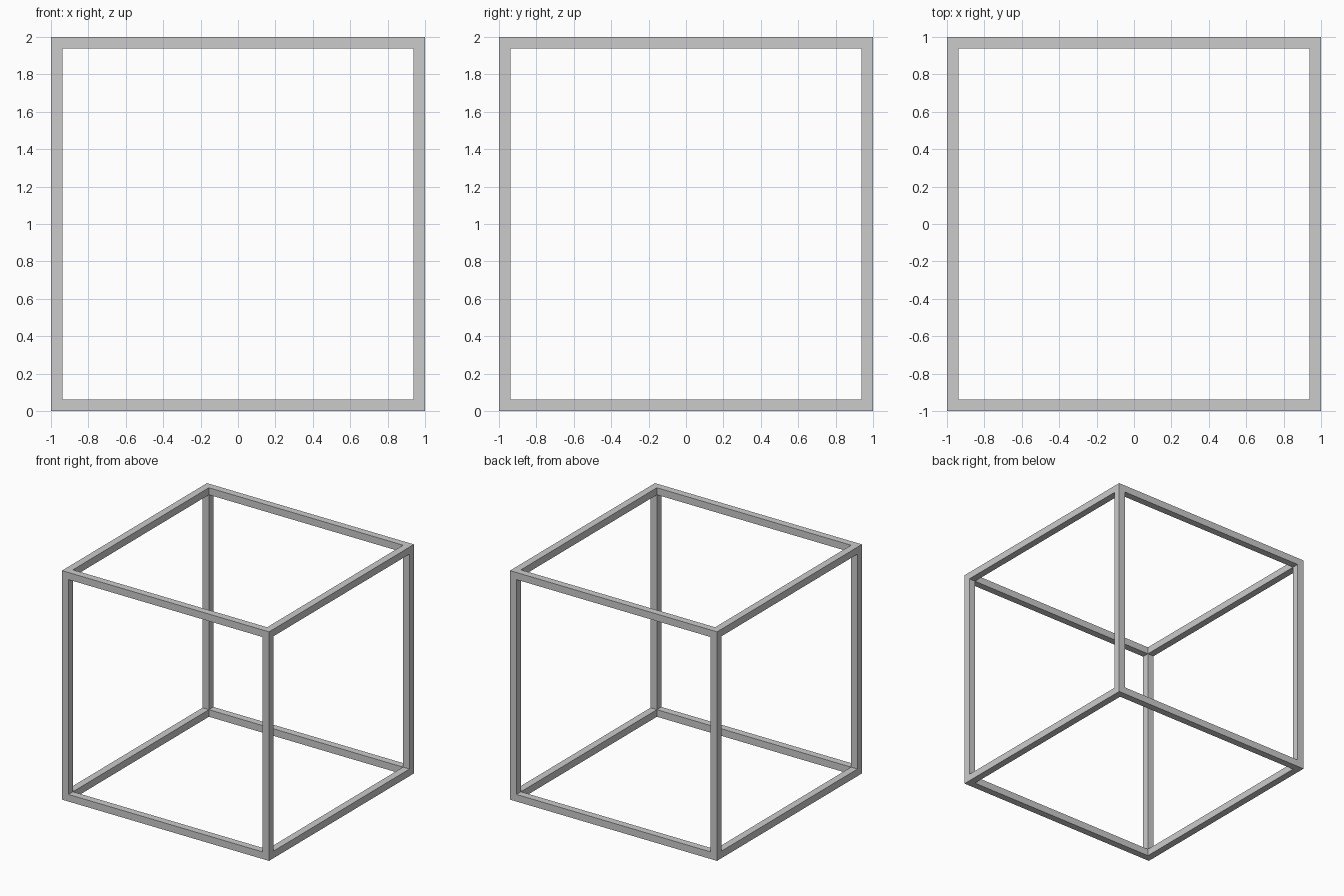
import bpy, bmesh

if "Cube" in bpy.data.objects:
    bpy.data.objects.remove(bpy.data.objects["Cube"])

SIZE = 2.0
BAR = 0.062  # square bar thickness

bm = bmesh.new()
bmesh.ops.create_cube(bm, size=SIZE)
panels = list(bm.faces)

# Outer border on each side, then sink each opening by one bar thickness
bmesh.ops.inset_individual(bm, faces=panels, thickness=BAR, use_even_offset=True)
bmesh.ops.inset_individual(bm, faces=panels, thickness=0.0, depth=-BAR)

# Open the six sides and weld the inner walls into closed bars
bmesh.ops.delete(bm, geom=panels, context='FACES')
bmesh.ops.remove_doubles(bm, verts=bm.verts, dist=0.001)
bmesh.ops.recalc_face_normals(bm, faces=bm.faces)
bmesh.ops.translate(bm, verts=bm.verts, vec=(0, 0, SIZE / 2))

mesh = bpy.data.meshes.new("cube_frame")
bm.to_mesh(mesh)
bm.free()
frame = bpy.data.objects.new("cube_frame", mesh)
bpy.context.collection.objects.link(frame)
